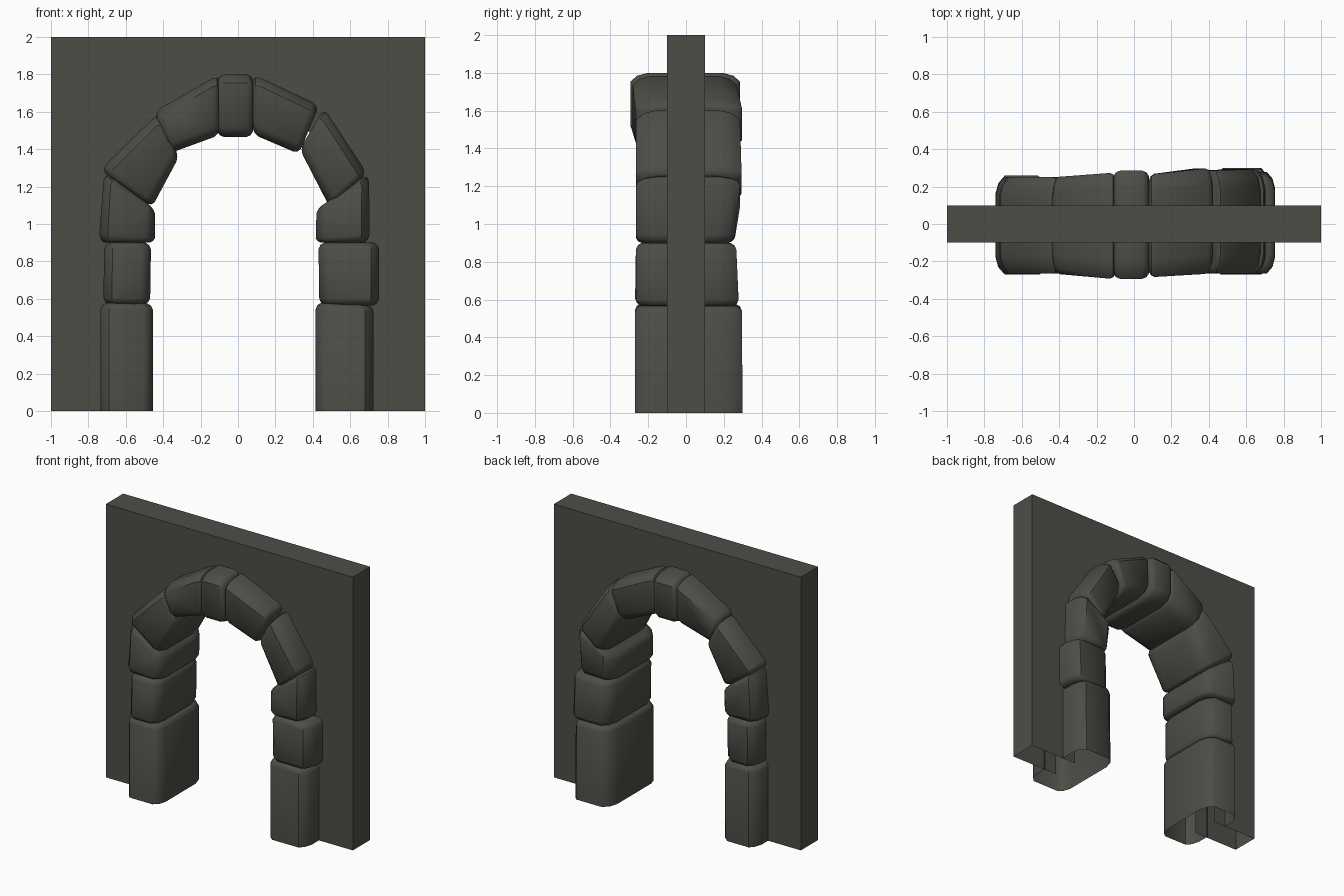
import bpy, bmesh
from mathutils import Vector

if "Cube" in bpy.data.objects:
    bpy.data.objects.remove(bpy.data.objects["Cube"])

stone = bpy.data.materials.new("dark grey stone")
stone.diffuse_color = (0.075, 0.075, 0.064, 1)
stone.use_nodes = True
stone.node_tree.nodes["Principled BSDF"].inputs["Base Color"].default_value = stone.diffuse_color


def make(name, bm, smooth):
    bmesh.ops.recalc_face_normals(bm, faces=bm.faces)
    me = bpy.data.meshes.new(name)
    bm.to_mesh(me)
    bm.free()
    me.materials.append(stone)
    ob = bpy.data.objects.new(name, me)
    bpy.context.collection.objects.link(ob)
    if smooth:
        bpy.ops.object.select_all(action='DESELECT')
        ob.select_set(True)
        bpy.context.view_layer.objects.active = ob
        bpy.ops.object.shade_smooth_by_angle(angle=0.75)
    return ob


# stones: two ends, each (outer x, outer z, inner x, inner z, front y, back y)
stones = {
    "left_base":     ((-.735, 0, -.455, 0, -.27, .26), (-.735, .58, -.455, .575, -.27, .26)),
    "left_middle":   ((-.72, .57, -.47, .57, -.27, .25), (-.715, .9, -.465, .9, -.265, .25)),
    "left_upper":    ((-.745, .9, -.445, .9, -.265, .25), (-.715, 1.28, -.445, 1.08, -.265, .25)),
    "left_haunch":   ((-.735, 1.29, -.46, 1.09, -.265, .25), (-.43, 1.59, -.315, 1.36, -.265, .25)),
    "left_crown":    ((-.45, 1.6, -.36, 1.38, -.265, .25), (-.10, 1.80, -.10, 1.475, -.295, .275)),
    "keystone":      ((-.11, 1.8, -.11, 1.465, -.293, .285), (.08, 1.8, .08, 1.465, -.293, .285)),
    "right_crown":   ((.08, 1.80, .08, 1.48, -.285, .265), (.435, 1.635, .325, 1.375, -.265, .30)),
    "right_haunch":  ((.46, 1.62, .33, 1.40, -.265, .285), (.69, 1.27, .49, 1.09, -.265, .295)),
    "right_upper":   ((.705, .9, .415, .9, -.265, .255), (.70, 1.27, .42, 1.08, -.265, .29)),
    "right_middle":  ((.755, .565, .435, .565, -.265, .28), (.755, .9, .43, .9, -.265, .265)),
    "right_base":    ((.725, 0, .415, 0, -.27, .30), (.725, .565, .415, .58, -.27, .295)),
}


def ring(bm, a, b, t, shrink):
    ox, oz, ix, iz, yf, yb = [p + (q - p) * t for p, q in zip(a, b)]
    o, i = Vector((ox, 0, oz)), Vector((ix, 0, iz))
    d = (i - o).normalized()
    o, i = o + d * shrink, i - d * shrink
    yf, yb = yf + shrink, yb - shrink
    # open C section that wraps the wall edge: (point, inward offset, y)
    prof = [(o, 0, -.09), (o, 0, yf + .09), (o, .015, yf + .035), (o, .045, yf),
            (i, -.05, yf), (i, -.015, yf + .03), (i, 0, yf + .08),
            (i, 0, yb - .1), (i, -.02, yb - .035), (i, -.06, yb),
            (o, .045, yb), (o, .015, yb - .035), (o, 0, yb - .09), (o, 0, .09)]
    return [bm.verts.new(p + d * k + Vector((0, y, 0))) for p, k, y in prof]


for name, (a, b) in stones.items():
    bm = bmesh.new()
    length = (Vector((b[0] + b[2], b[1] + b[3])) - Vector((a[0] + a[2], a[1] + a[3]))).length / 2
    e = .035 / length
    base = "base" in name
    steps = [(0, 0 if base else .03), (e * .35, 0 if base else .01), (e, 0),
             (1 - e, 0), (1 - e * .35, .01), (1, .03)]
    rings = [ring(bm, a, b, t, s) for t, s in steps]
    for r, s in zip(rings, rings[1:]):
        for k in range(len(r) - 1):
            bm.faces.new((r[k], r[k + 1], s[k + 1], s[k]))
    # end caps, the foot of the arch stays open
    if not base:
        bm.faces.new(rings[0])
    bm.faces.new(rings[-1])
    make(name + "_stone", bm, True)

# wall: hollow slab, open underneath, with the arched opening hidden in the stones
path = []
for a, b in stones.values():
    m = [(p + q) / 2 for p, q in zip(a, b)]
    path.append((m[0] * .65 + m[2] * .35, m[1] * .65 + m[3] * .35))
path = [(path[0][0], 0)] + path + [(path[-1][0], 0)]
bm = bmesh.new()
sheets = []
for y in (-.1, .1):
    low = [bm.verts.new((x, y, z)) for x, z in path]
    last = len(low) - 1
    high = [bm.verts.new((x, y, z)) for x, z in ((-1, 0), (-1, 2), (1, 2), (1, 0))]
    mid = 6
    bm.faces.new([high[0], high[1]] + low[mid::-1])
    bm.faces.new([high[1], high[2], low[mid]])
    bm.faces.new([high[2], high[3]] + low[last:mid - 1:-1])
    sheets.append(high)
f, k = sheets
for n in range(3):
    bm.faces.new((f[n], f[n + 1], k[n + 1], k[n]))
make("wall", bm, False)
